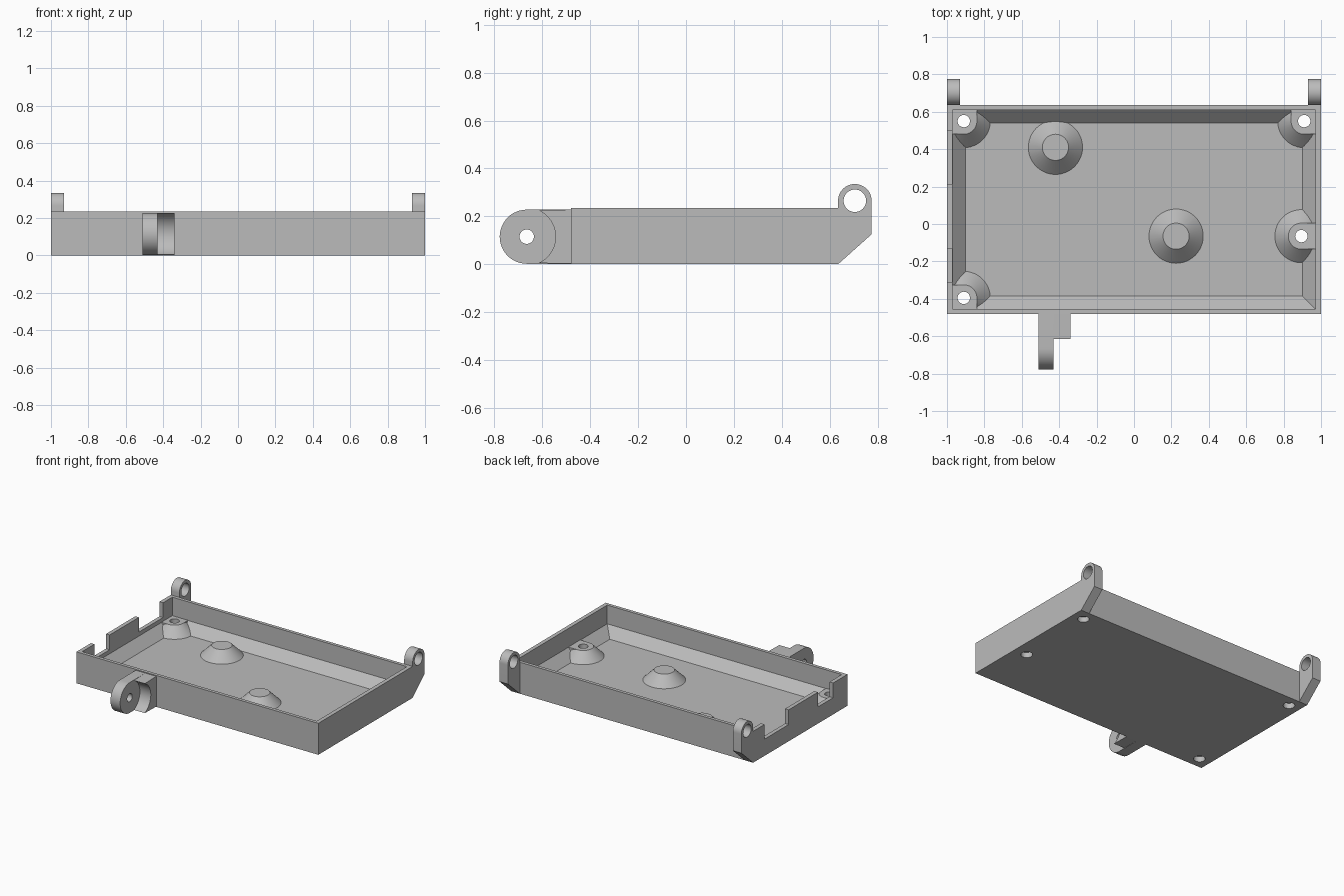
import bpy, bmesh, math
from mathutils import Matrix, Vector

if "Cube" in bpy.data.objects:
    bpy.data.objects.remove(bpy.data.objects["Cube"])

grey = bpy.data.materials.new("plain grey")
grey.use_nodes = True
colour = (0.5, 0.5, 0.5, 1)
grey.diffuse_color = colour
grey.node_tree.nodes["Principled BSDF"].inputs["Base Color"].default_value = colour


def finish(name, bm):
    bmesh.ops.recalc_face_normals(bm, faces=bm.faces)
    mesh = bpy.data.meshes.new(name)
    bm.to_mesh(mesh)
    bm.free()
    mesh.materials.append(grey)
    obj = bpy.data.objects.new(name, mesh)
    bpy.context.collection.objects.link(obj)
    return obj


def loft(name, rings):
    """Closed solid through rings with equal point counts."""
    bm = bmesh.new()
    loops = [[bm.verts.new(p) for p in ring] for ring in rings]
    for a, b in zip(loops, loops[1:]):
        for i in range(len(a)):
            j = (i + 1) % len(a)
            bm.faces.new((a[i], a[j], b[j], b[i]))
    bm.faces.new(loops[0][::-1])
    bm.faces.new(loops[-1])
    return finish(name, bm)


def rect(x0, x1, y0, y1, z):
    return [(x0, y0, z), (x1, y0, z), (x1, y1, z), (x0, y1, z)]


def box(name, x0, x1, y0, y1, z0, z1):
    return loft(name, [rect(x0, x1, y0, y1, z) for z in (z0, z1)])


def cone(name, x, y, z0, z1, r0, r1, n=48):
    bm = bmesh.new()
    bmesh.ops.create_cone(bm, cap_ends=True, segments=n, radius1=r0, radius2=r1, depth=z1 - z0,
                          matrix=Matrix.Translation((x, y, (z0 + z1) / 2)))
    return finish(name, bm)


def side_profile(name, x0, x1, points):
    """Extrude a (y, z) outline along x."""
    return loft(name, [[(x, y, z) for y, z in points] for x in (x0, x1)])


def arc(y, z, r, start, end, n=24):
    angles = [math.radians(start + (end - start) * i / n) for i in range(n + 1)]
    return [(y + r * math.cos(a), z + r * math.sin(a)) for a in angles]


def cross_pin(x0, x1, y, z, r):
    return side_profile("pin_cutter", x0, x1, arc(y, z, r, 0, 352.5, 47))


def combine(target, other, operation):
    mod = target.modifiers.new(operation, "BOOLEAN")
    mod.operation, mod.object, mod.solver = operation, other, "EXACT"
    bpy.context.view_layer.objects.active = target
    bpy.ops.object.modifier_apply(modifier=mod.name)
    bpy.data.objects.remove(other)


FRONT, BACK, TOP = -0.48, 0.635, 0.235
FLOOR, LEDGE = 0.025, 0.095

# Tray shell with sloped inner foot
tray = box("tray", -1, 1, FRONT, BACK, 0, TOP)
inner = (-0.97, 0.97, -0.455, 0.61)
combine(tray, loft("cavity", [rect(-0.9, 0.9, -0.385, 0.54, FLOOR),
                              rect(*inner, LEDGE), rect(*inner, 0.4)]), "DIFFERENCE")

# Two openings in the side wall
for y0, y1 in ((0.215, 0.5), (-0.31, -0.13)):
    combine(tray, box("notch", -1.1, -0.96, y0, y1, 0.125, 0.4), "DIFFERENCE")

# Screw bosses: cone plus pad running into the neighbouring walls
bosses = [(-0.91, 0.55, -1, 1), (0.91, 0.55, 1, 1), (-0.91, -0.395, -1, -1), (0.895, -0.065, 1, 0)]
pad_z = LEDGE + 0.002
for x, y, sx, sy in bosses:
    # Keep cone faces inside the wall thickness by clipping to a box
    foot = cone("boss", x, y, 0.01, pad_z, 0.157, 0.07)
    combine(foot, box("clip", -0.985, 0.985, -0.47, 0.625, 0, 0.2), "INTERSECT")
    combine(tray, foot, "UNION")
    xs = sorted((x, sx * 0.985))
    combine(tray, box("pad", *xs, y - 0.0699, y + 0.0699, 0.012, pad_z), "UNION")
    if sy:
        ys = sorted((y, sy * 0.07 + y + sy * 0.003))
        combine(tray, box("pad", *sorted((x - sx * 0.0699, sx * 0.985)), *ys, 0.012, pad_z), "UNION")
for x, y, sx, sy in bosses:
    combine(tray, cone("screw_hole", x, y, -0.1, 0.2, 0.033, 0.033, 32), "DIFFERENCE")
    combine(tray, cone("counterbore", x, y, -0.1, 0.04, 0.04, 0.04, 32), "DIFFERENCE")

# Plain standoffs on the floor
for x, y in ((-0.42, 0.41), (0.225, -0.065)):
    combine(tray, cone("standoff", x, y, 0.01, 0.1, 0.16, 0.07), "UNION")

# Rear hinge ears
outline = [(BACK, 0), (0.775, 0.125)] + arc(0.705, 0.265, 0.07, 0, 180)
ears = []
for side, x0, x1 in (("right", -1, -0.93), ("left", 0.93, 1)):
    ear = side_profile(side + "_hinge_ear", x0, x1, outline)
    combine(ear, cross_pin(x0 - 0.1, x1 + 0.1, 0.705, 0.265, 0.047), "DIFFERENCE")
    ears.append(ear)

# Front latch: round-ended plate with a hollowed shoulder beside it
cy, cz, r = -0.665, 0.115, 0.113
plate = side_profile("latch_plate", -0.51, -0.43,
                     [(FRONT, 0.002), (FRONT, 0.228)] + arc(cy, cz, r, 90, 270))
combine(plate, cross_pin(-0.6, -0.3, cy, cz, 0.03), "DIFFERENCE")
shoulder = side_profile("latch_shoulder", -0.43, -0.34,
                        [(FRONT, 0.002), (FRONT, 0.228)] + arc(cy, cz, 0.1205, 66, -66))

# Smooth the round surfaces, keep edges crisp
for obj in [tray, plate, shoulder] + ears:
    bpy.ops.object.select_all(action="DESELECT")
    obj.select_set(True)
    bpy.context.view_layer.objects.active = obj
    bpy.ops.object.shade_smooth_by_angle(angle=math.radians(25))
